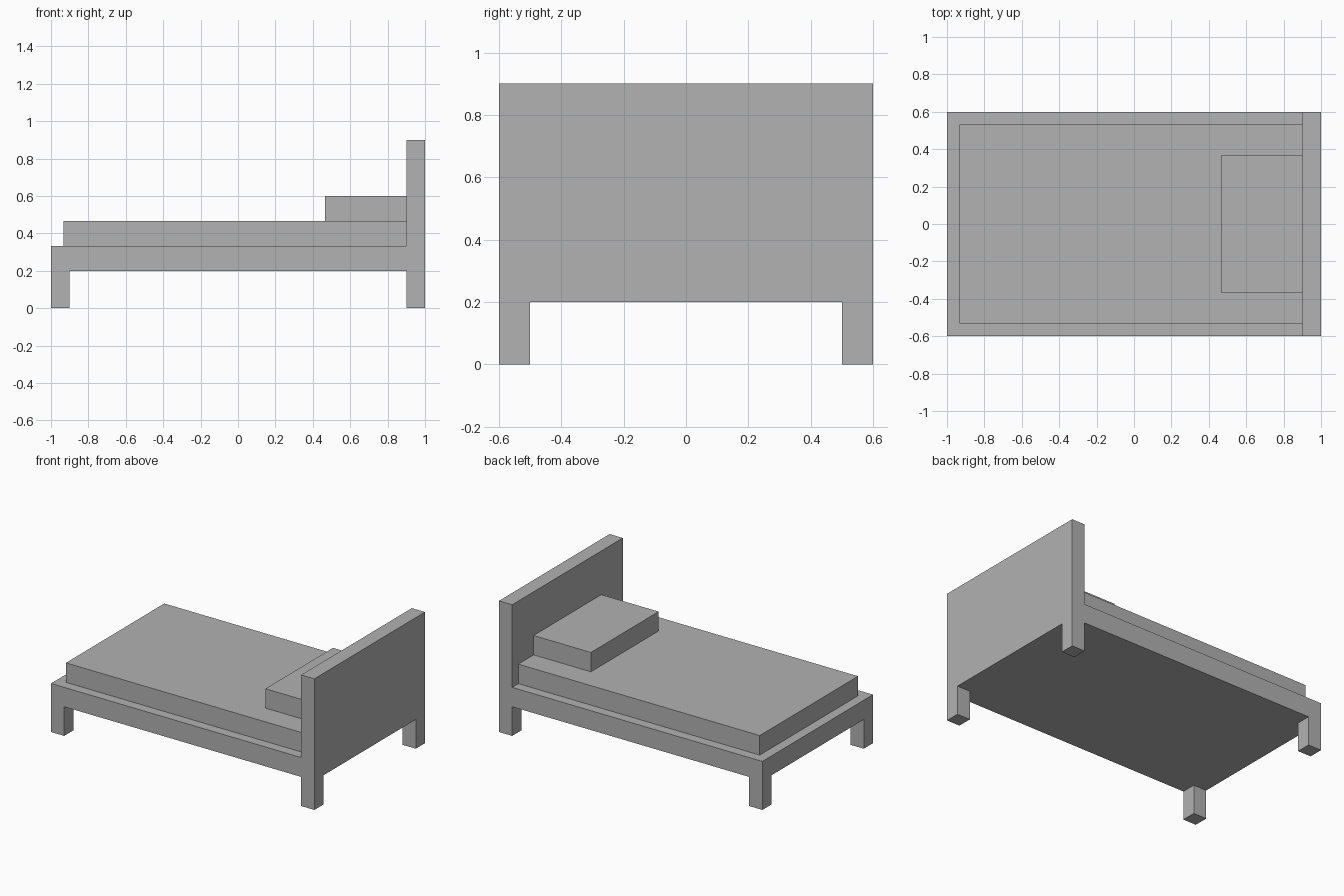
import bpy, bmesh
from mathutils import Vector

cube = bpy.data.objects.get("Cube")
if cube:
    bpy.data.objects.remove(cube, do_unlink=True)

grey = bpy.data.materials.new("plain grey")
grey.use_nodes = True
colour = (0.445, 0.445, 0.445, 1)
grey.diffuse_color = colour
grey.node_tree.nodes["Principled BSDF"].inputs["Base Color"].default_value = colour


def box(low, high):
    """Return a bmesh box spanning two corners."""
    bm = bmesh.new()
    bmesh.ops.create_cube(bm, size=1)
    low, high = Vector(low), Vector(high)
    for v in bm.verts:
        v.co = (low + high) / 2 + v.co * (high - low)
    return bm


def finish(name, bm):
    bmesh.ops.recalc_face_normals(bm, faces=bm.faces)
    mesh = bpy.data.meshes.new(name)
    bm.to_mesh(mesh)
    bm.free()
    mesh.materials.append(grey)
    obj = bpy.data.objects.new(name, mesh)
    bpy.context.collection.objects.link(obj)


def raise_faces(bm, faces, distance):
    """Extrude a group of faces straight up or down."""
    new = bmesh.ops.extrude_face_region(bm, geom=faces)["geom"]
    verts = [g for g in new if isinstance(g, bmesh.types.BMVert)]
    bmesh.ops.translate(bm, vec=(0, 0, distance), verts=verts)
    bmesh.ops.delete(bm, geom=faces, context="FACES")


RAIL_BOTTOM, RAIL_TOP, HEAD_TOP = 0.2, 0.333, 0.9
LEG_X, LEG_Y = 0.9, 0.5

# Frame slab, sliced along the inner sides of the legs
frame = box((-1, -0.6, RAIL_BOTTOM), (1, 0.6, RAIL_TOP))
for axis, offset in ((Vector((1, 0, 0)), LEG_X), (Vector((0, 1, 0)), LEG_Y)):
    for side in (-1, 1):
        bmesh.ops.bisect_plane(frame, geom=frame.verts[:] + frame.edges[:] + frame.faces[:],
                               plane_co=axis * offset * side, plane_no=axis)
frame.normal_update()

# Four legs pulled down from the corners, headboard pulled up from the head end
corners, head = [], []
for f in frame.faces:
    c = f.calc_center_median()
    if f.normal.z < -0.9 and abs(c.x) > LEG_X and abs(c.y) > LEG_Y:
        corners.append(f)
    elif f.normal.z > 0.9 and c.x > LEG_X:
        head.append(f)
raise_faces(frame, corners, -RAIL_BOTTOM)
raise_faces(frame, head, HEAD_TOP - RAIL_TOP)
bmesh.ops.recalc_face_normals(frame, faces=frame.faces)
bmesh.ops.dissolve_limit(frame, angle_limit=0.01, verts=frame.verts, edges=frame.edges)
finish("bed_frame", frame)

# Bedding, set against the headboard
finish("mattress", box((-0.933, -0.533, RAIL_TOP), (LEG_X, 0.533, 0.467)))
finish("pillow", box((0.465, -0.367, 0.467), (LEG_X, 0.367, 0.6)))
